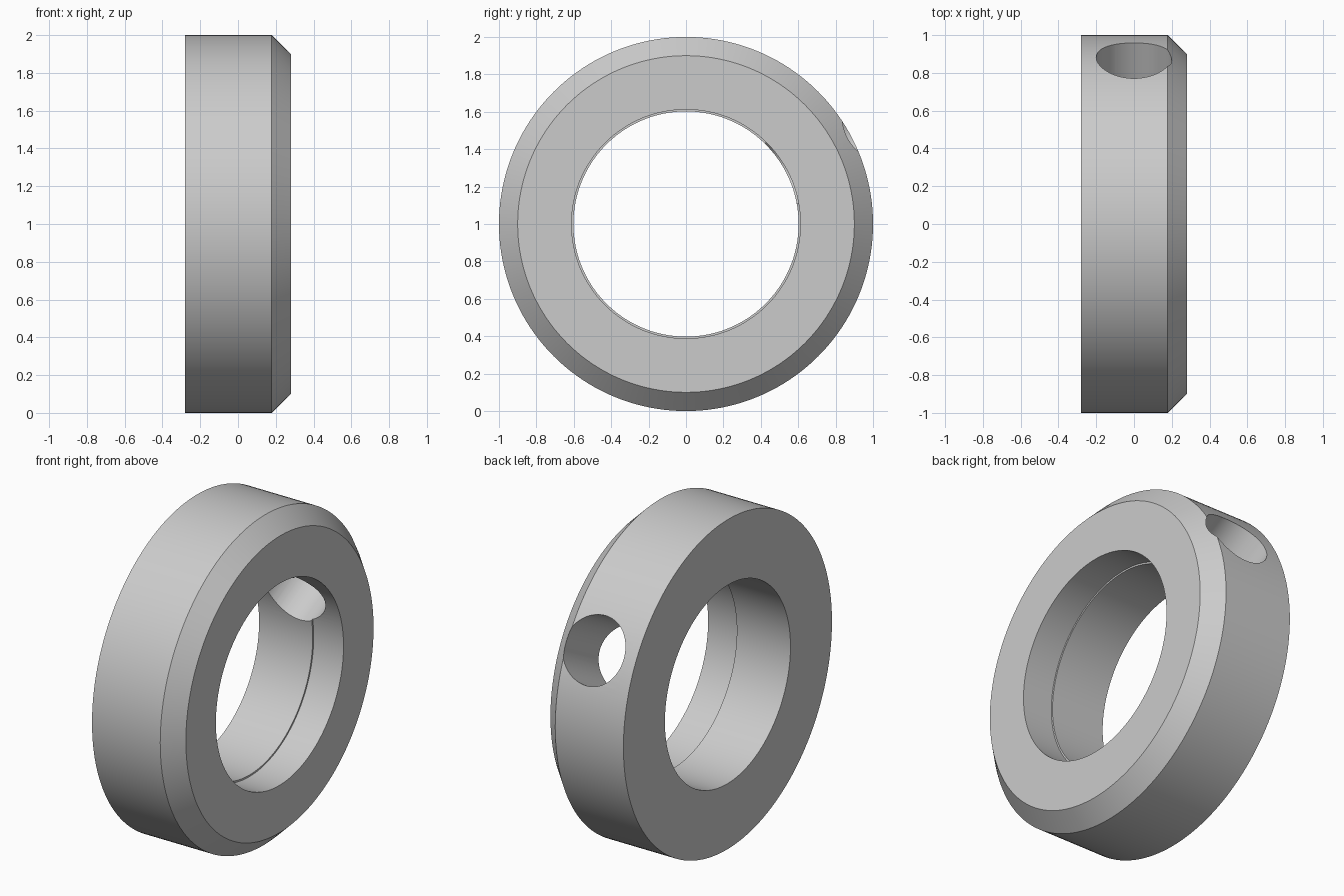
import bpy, bmesh
from math import radians, tau
from mathutils import Matrix, Vector

cube = bpy.data.objects.get("Cube")
if cube:
    bpy.data.objects.remove(cube, do_unlink=True)

HALF_WIDTH = 0.28
CENTRE = Vector((0, 0, 1))
HOLE_ANGLE = radians(28)   # above the +y direction
HOLE_RADIUS = 0.2

steel = bpy.data.materials.new("plain_grey")
steel.use_nodes = True
grey = (0.6, 0.6, 0.6, 1)
steel.diffuse_color = grey
steel.node_tree.nodes["Principled BSDF"].inputs["Base Color"].default_value = grey


def add_object(name, bm):
    bmesh.ops.recalc_face_normals(bm, faces=bm.faces)
    mesh = bpy.data.meshes.new(name)
    bm.to_mesh(mesh)
    bm.free()
    mesh.materials.append(steel)
    obj = bpy.data.objects.new(name, mesh)
    bpy.context.collection.objects.link(obj)
    return obj


# Collar body: (x, radius) section with chamfered rim and stepped bore
section = [(-HALF_WIDTH, 0.602), (-HALF_WIDTH, 1), (0.178, 1), (HALF_WIDTH, 0.9),
           (HALF_WIDTH, 0.612), (0.08, 0.612), (0.08, 0.602)]
bm = bmesh.new()
verts = [bm.verts.new((x, 0, r)) for x, r in section]
edges = [bm.edges.new((a, b)) for a, b in zip(verts, verts[1:] + verts[:1])]
bmesh.ops.spin(bm, geom=verts + edges, cent=(0, 0, 0), axis=(1, 0, 0),
               angle=tau, steps=160, use_merge=True)
bmesh.ops.remove_doubles(bm, verts=bm.verts, dist=1e-5)
bmesh.ops.translate(bm, verts=bm.verts, vec=CENTRE)
collar = add_object("collar_ring", bm)

# Radial hole through one wall of the collar
bm = bmesh.new()
tilt = Matrix.Rotation(HOLE_ANGLE - radians(90), 4, 'X')
place = Matrix.Translation(CENTRE) @ tilt @ Matrix.Translation((0, 0, 0.75))
bmesh.ops.create_cone(bm, cap_ends=True, segments=72, radius1=HOLE_RADIUS,
                      radius2=HOLE_RADIUS, depth=0.9, matrix=place)
cutter = add_object("hole_cutter", bm)
cutter.hide_render = True

cut = collar.modifiers.new("radial_hole", 'BOOLEAN')
cut.operation = 'DIFFERENCE'
cut.solver = 'EXACT'
cut.object = cutter

bpy.ops.object.select_all(action='DESELECT')
collar.select_set(True)
bpy.context.view_layer.objects.active = collar
bpy.ops.object.modifier_apply(modifier=cut.name)
bpy.data.objects.remove(cutter, do_unlink=True)
bpy.ops.object.shade_smooth_by_angle(angle=radians(25))
